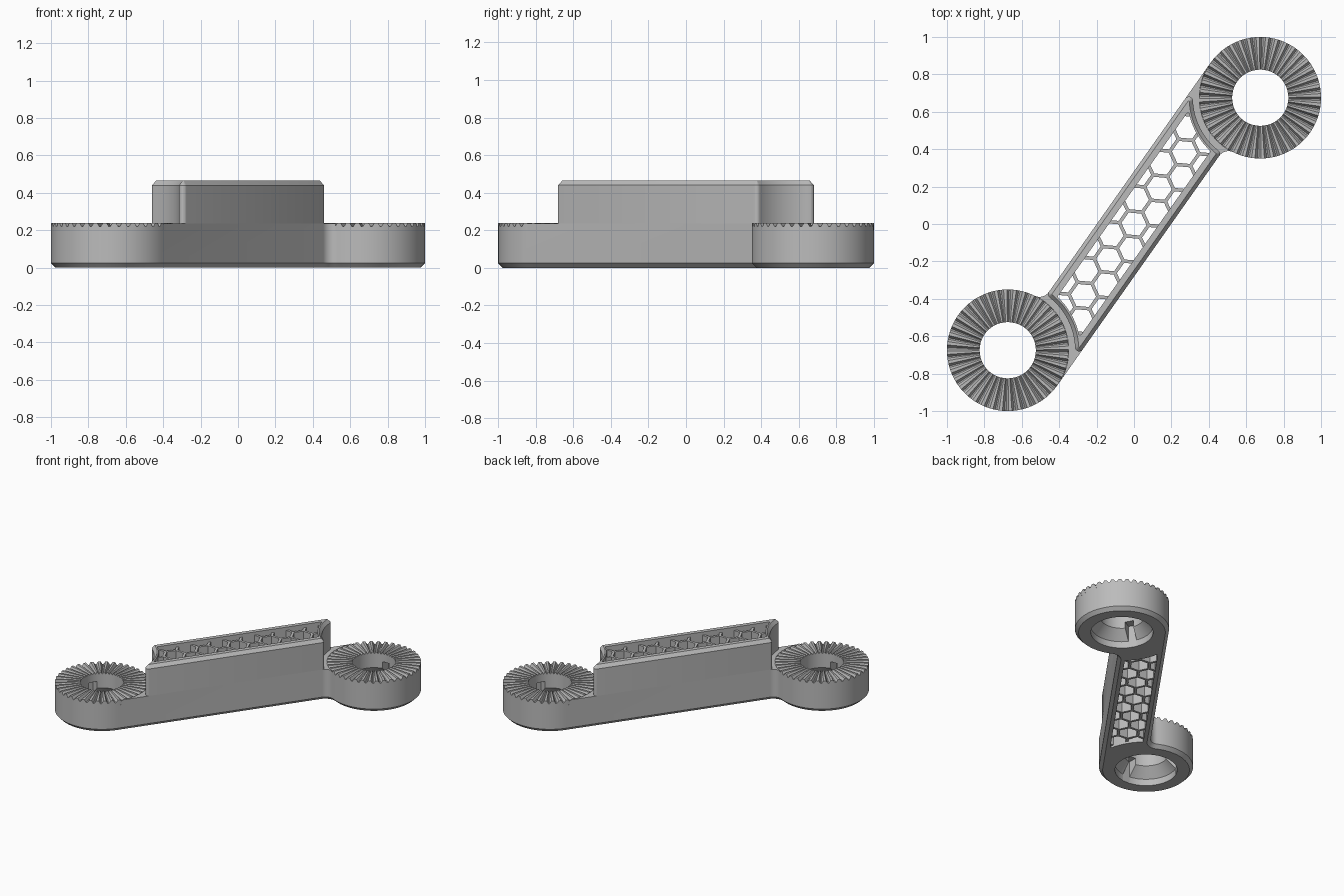
import bpy, bmesh
from math import sin, cos, pi, sqrt, atan2, radians, hypot

cube = bpy.data.objects.get("Cube")
if cube:
    bpy.data.objects.remove(cube, do_unlink=True)

HALF = 0.1625              # half width of the arm
RING = 0.325               # outer radius of the end rings
BORE = 0.15
BASE_TOP, TOP = 0.235, 0.465
CX, CY = sqrt(2 * 0.675 ** 2 - HALF ** 2), -HALF   # ring centre, arm along x
ANGLE = pi / 4 + atan2(HALF, CX)                   # final turn of the arm

grey = bpy.data.materials.new("plain_grey")
grey.use_nodes = True
grey.diffuse_color = (0.5, 0.5, 0.5, 1)
grey.node_tree.nodes["Principled BSDF"].inputs["Base Color"].default_value = (0.5, 0.5, 0.5, 1)


def arc(cx, cy, r, a, b, count):
    return [(cx + r * cos(a + (b - a) * i / count),
             cy + r * sin(a + (b - a) * i / count)) for i in range(count + 1)]


def circle(cx, cy, r, count=96):
    return arc(cx, cy, r, 0, 2 * pi, count)[:-1]


def both_ends(points):
    return points + [(-x, -y) for x, y in points]


def base_outline(d):
    # arm tangent to each ring on one side, filleted on the other
    hw, r, f = HALF - d, RING - d, 0.06 + d
    fy = -hw - f
    fx = CX - sqrt((r + f) ** 2 - (CY - fy) ** 2)
    a = atan2(CY - fy, CX - fx)
    return both_ends(arc(fx, fy, f, pi / 2, a, 8)
                     + arc(CX, CY, r, pi + a, 2.5 * pi, 72)[1:])


def block_outline(hw, r, f):
    # straight sides, ends scooped around the rings, rounded corners
    def corner(y):
        x = CX - sqrt((r + f) ** 2 - (CY - y) ** 2)
        return x, y, atan2(CY - y, CX - x)
    bx, by, ba = corner(-hw + f)
    tx, ty, ta = corner(hw - f)
    return both_ends(arc(bx, by, f, -pi / 2, ba, 6)
                     + arc(CX, CY, r, pi + ba, pi + ta, 20)[1:-1]
                     + arc(tx, ty, f, ta, pi / 2, 6))


def add_loft(bm, layers):
    rows = [[bm.verts.new((x, y, z)) for x, y in pts] for z, pts in layers]
    bm.faces.new(rows[0][::-1])
    bm.faces.new(rows[-1])
    for low, high in zip(rows, rows[1:]):
        for i in range(len(low)):
            bm.faces.new((low[i - 1], low[i], high[i], high[i - 1]))


def make(name, *lofts):
    bm = bmesh.new()
    for layers in lofts:
        add_loft(bm, layers)
    return finish(name, bm)


def finish(name, bm):
    bmesh.ops.recalc_face_normals(bm, faces=bm.faces)
    mesh = bpy.data.meshes.new(name)
    bm.to_mesh(mesh)
    bm.free()
    obj = bpy.data.objects.new(name, mesh)
    mesh.materials.append(grey)
    bpy.context.scene.collection.objects.link(obj)
    return obj


def boolean(obj, cutter, operation="DIFFERENCE"):
    mod = obj.modifiers.new("cut", "BOOLEAN")
    mod.object, mod.operation, mod.solver = cutter, operation, "EXACT"
    bpy.context.view_layer.objects.active = obj
    bpy.ops.object.modifier_apply(modifier=mod.name)


# Main solids
arm_base = make("arm_base", [(0, base_outline(0.025)), (0.025, base_outline(0)),
                             (BASE_TOP, base_outline(0))])
arm_block = make("arm_block", [(BASE_TOP, block_outline(HALF, 0.36, 0.022)),
                               (0.44, block_outline(HALF, 0.36, 0.022)),
                               (TOP, block_outline(HALF - 0.02, 0.38, 0.004))])

# Honeycomb openings, trimmed to the inside of the frame
CELL = 0.078
inner = block_outline(0.11, 0.39, 0.006)
cells = []
for i in range(-7, 8):
    for j in range(-2, 3):
        x, y = 1.5 * CELL * i, sqrt(3) * CELL * (j + (i % 2) / 2)
        if abs(y) < 0.16:
            hexagon = circle(x, y, CELL - 0.0105, 6)
            cells.append([(-0.1, hexagon), (0.6, hexagon)])
honeycomb = make("honeycomb_cutter", *cells)
trim = make("trim_cutter", [(-0.05, inner), (0.55, inner)])
boolean(honeycomb, trim, "INTERSECT")
top_recess = make("top_recess_cutter", [(0.44, inner), (0.6, inner)])
low_recess = make("low_recess_cutter", [(-0.1, inner), (0.015, inner)])

# Ring bores, tooth seats and keyways
ends = [(CX, CY, 1), (-CX, -CY, -1)]
bores = make("bore_cutter", *[[(-0.1, circle(x, y, 0.215)), (0.05, circle(x, y, 0.215)),
                               (0.12, circle(x, y, BORE)), (0.4, circle(x, y, BORE))]
                              for x, y, side in ends])
seats = make("seat_cutter", *[[(0.2, circle(x, y, RING + 0.001)),
                               (0.4, circle(x, y, RING + 0.001))] for x, y, side in ends])
slots = []
for x, y, side in ends:
    for k in range(3):
        a = pi / 2 + k * 2 * pi / 3 - ANGLE
        pts = [(0.05, -0.03), (0.215, -0.03), (0.215, 0.03), (0.05, 0.03)]
        box = [(x + side * (u * cos(a) - v * sin(a)),
                y + side * (u * sin(a) + v * cos(a))) for u, v in pts]
        slots.append([(-0.1, box), (0.17, box)])
keyways = make("keyway_cutter", *slots)

for cutter in (seats, bores, keyways, honeycomb, low_recess):
    boolean(arm_base, cutter)
for cutter in (honeycomb, top_recess):
    boolean(arm_block, cutter)
for cutter in (seats, bores, keyways, honeycomb, low_recess, top_recess, trim):
    bpy.data.objects.remove(cutter, do_unlink=True)


def toothed_ring(name, cx, cy, teeth=40):
    # radial teeth: flat crest, sloped flanks, narrow valley
    bm = bmesh.new()
    rows = []
    for t in range(teeth):
        for part, crest in ((0, True), (0.35, True), (0.6, False), (0.75, False)):
            a = (t + part) * 2 * pi / teeth
            profile = [(BORE, 0.2), (RING, 0.2), (RING, 0.24 if crest else 0.22),
                       (BORE, 0.24 if crest else 0.227)]
            rows.append([bm.verts.new((cx + r * cos(a), cy + r * sin(a), z))
                         for r, z in profile])
    for i in range(len(rows)):
        for k in range(4):
            bm.faces.new((rows[i - 1][k - 1], rows[i][k - 1], rows[i][k], rows[i - 1][k]))
    return finish(name, bm)


parts = [arm_base, arm_block,
         toothed_ring("back_toothed_ring", CX, CY),
         toothed_ring("front_toothed_ring", -CX, -CY)]

# Turn the arm to its diagonal and smooth the round walls
bpy.ops.object.select_all(action="DESELECT")
for part in parts:
    part.rotation_euler.z = ANGLE
    part.select_set(True)
bpy.context.view_layer.objects.active = arm_base
bpy.ops.object.shade_smooth_by_angle(angle=radians(20))
